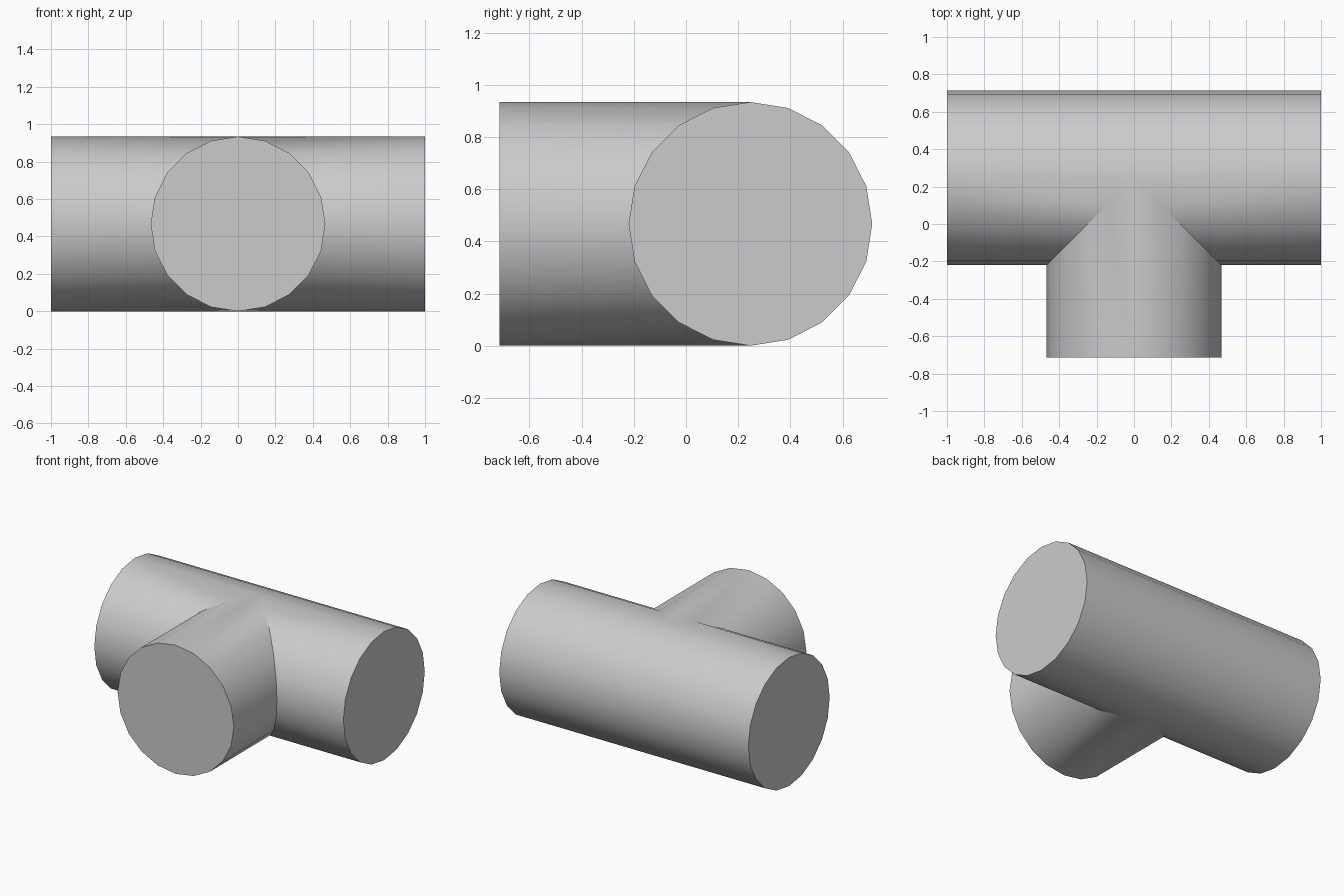
import bpy
import bmesh
from math import sin, cos, tau, radians

old = bpy.data.objects.get("Cube")
if old:
    bpy.data.objects.remove(old, do_unlink=True)

SIDES = 20
R = 0.467          # pipe radius, also the axis height
AXIS_Y = 0.247     # y of the long pipe's axis
BRANCH_Y = -0.714  # open end of the branch

grey = bpy.data.materials.new("light_grey")
grey.use_nodes = True
colour = (0.6, 0.6, 0.6, 1)
grey.diffuse_color = colour
grey.node_tree.nodes["Principled BSDF"].inputs["Base Color"].default_value = colour

bm = bmesh.new()


def add_arm(end_point, joint_point):
    """Capped tube from a flat end to a mitred joint; both take (across, height)."""
    rings = [[], []]
    for i in range(SIDES):
        a = tau * i / SIDES
        across, z = R * cos(a), R + R * sin(a)
        rings[0].append(bm.verts.new(end_point(across, z)))
        rings[1].append(bm.verts.new(joint_point(across, z)))
    for i in range(SIDES):
        j = (i + 1) % SIDES
        bm.faces.new((rings[0][i], rings[0][j], rings[1][j], rings[1][i]))
    bm.faces.new(rings[0])


# Left and right arms of the long pipe, cut on the front where the branch joins
for side in (-1, 1):
    add_arm(lambda c, z: (side, AXIS_Y + c, z),
            lambda c, z: (side * max(0, -c), AXIS_Y + c, z))

# Front branch, mitred against both arms
add_arm(lambda c, z: (c, BRANCH_Y, z),
        lambda c, z: (c, AXIS_Y - abs(c), z))

# Weld the three arms into one closed shell
bmesh.ops.remove_doubles(bm, verts=bm.verts[:], dist=0.0005)
bmesh.ops.recalc_face_normals(bm, faces=bm.faces[:])

mesh = bpy.data.meshes.new("tee_pipe")
bm.to_mesh(mesh)
bm.free()
mesh.materials.append(grey)
tee = bpy.data.objects.new("tee_pipe", mesh)
bpy.context.collection.objects.link(tee)

# Smooth walls, sharp caps and joint
bpy.ops.object.select_all(action="DESELECT")
tee.select_set(True)
bpy.context.view_layer.objects.active = tee
bpy.ops.object.shade_smooth_by_angle(angle=radians(30))
